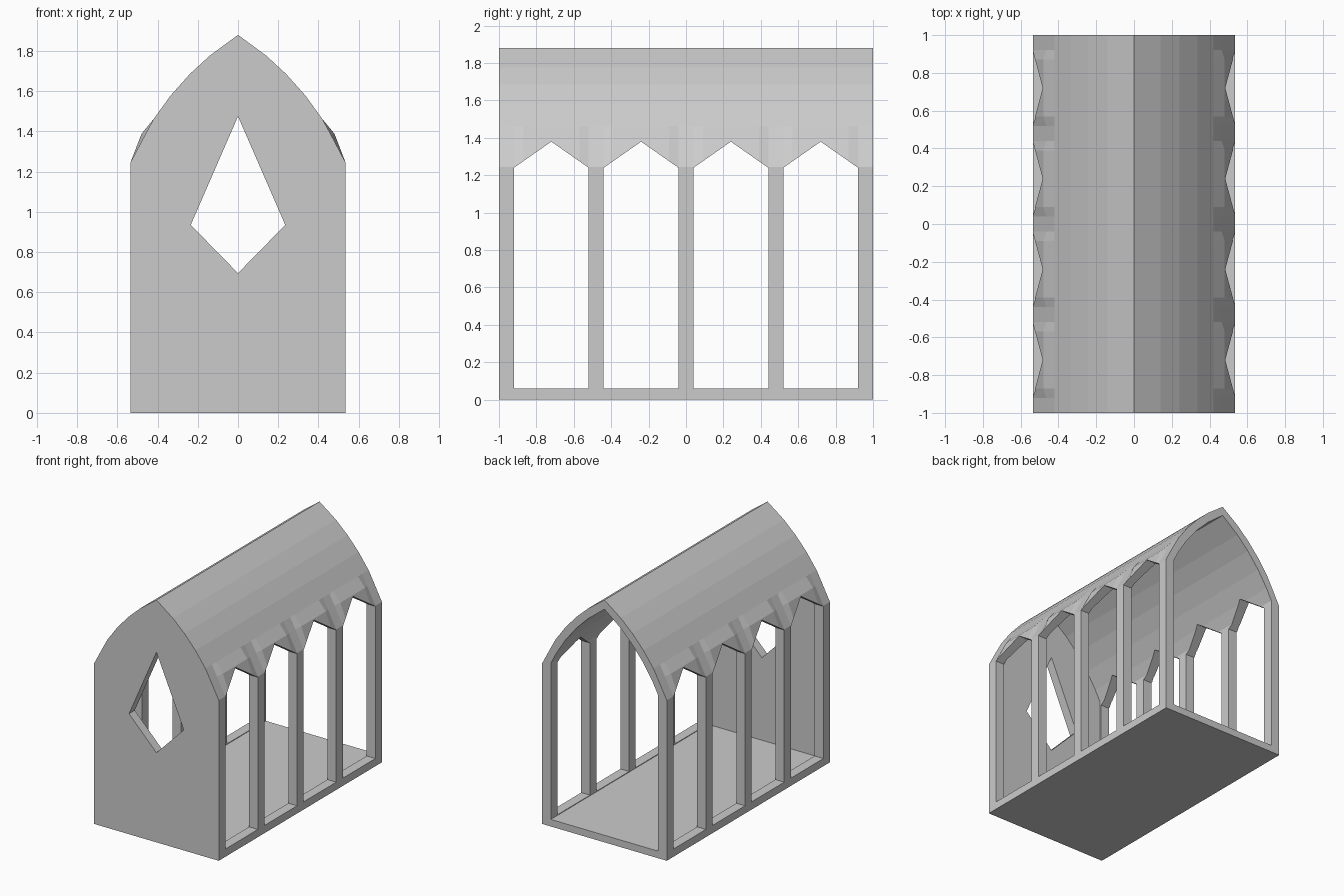
import bpy, bmesh, math

if "Cube" in bpy.data.objects:
    bpy.data.objects.remove(bpy.data.objects["Cube"])

CX, CZ = -0.771, 0.688           # centre of the right-hand roof arc


def arc_z(x, radius):
    return CZ + math.sqrt(radius ** 2 - (x - CX) ** 2)


def mirror_outline(right):
    """Closed (x, z) outline from its right half, listed bottom to apex."""
    return right + [(-x, z) for x, z in reversed(right) if x > 0]


def loft(name, rings):
    """Solid skinned through matching rings of 3D points."""
    bm = bmesh.new()
    rows = [[bm.verts.new(p) for p in ring] for ring in rings]
    n = len(rows[0])
    for a, b in zip(rows, rows[1:]):
        for i in range(n):
            j = (i + 1) % n
            bm.faces.new((a[i], a[j], b[j], b[i]))
    bm.faces.new(rows[0])
    bm.faces.new(rows[-1])
    bmesh.ops.recalc_face_normals(bm, faces=bm.faces)
    mesh = bpy.data.meshes.new(name)
    bm.to_mesh(mesh)
    bm.free()
    obj = bpy.data.objects.new(name, mesh)
    bpy.context.collection.objects.link(obj)
    return obj


def cut(target, cutter):
    cutter.hide_render = True
    mod = target.modifiers.new("cut", "BOOLEAN")
    mod.operation = "DIFFERENCE"
    mod.solver = "EXACT"
    mod.object = cutter
    bpy.context.view_layer.objects.active = target
    bpy.ops.object.modifier_apply(modifier=mod.name)
    bpy.data.objects.remove(cutter, do_unlink=True)


# Pointed hall shell: roof bulges slightly over each window
def shell_ring(y, bulge):
    right = [(0.535, 0), (0.535, 1.245), (0.464 + bulge, 1.38 + bulge / 2)]
    right += [(x, arc_z(x, 1.42)) for x in (0.42, 0.335, 0.24, 0.14)]
    right.append((0, 1.88))
    return [(x, y, z) for x, z in mirror_outline(right)]


centres = (-0.72, -0.24, 0.24, 0.72)
stations = [(-1, 0)]
for c in centres:
    stations += [(c - 0.2, 0), (c - 0.15, 0.016), (c + 0.15, 0.016), (c + 0.2, 0)]
stations.append((1, 0))
hall = loft("hall_shell", [shell_ring(y, b) for y, b in stations])

# Hollow interior, open at the back
inner = [(0.46, 0.055)]
inner += [(x, arc_z(x, 1.36)) for x in (0.46, 0.415, 0.335, 0.24, 0.14, 0)]
inner = mirror_outline(inner)
cut(hall, loft("interior_cutter", [[(x, y, z) for x, z in inner] for y in (-0.93, 1.2)]))

# Pointed side windows, cut through both walls
for c in centres:
    outline = [(c - 0.2, 0.06), (c + 0.2, 0.06), (c + 0.2, 1.24), (c, 1.38), (c - 0.2, 1.24)]
    cut(hall, loft("window_cutter", [[(x, y, z) for y, z in outline] for x in (-0.8, 0.8)]))

# Kite opening in the front wall
kite = [(0, 0.695), (0.235, 0.935), (0, 1.475), (-0.235, 0.935)]
cut(hall, loft("kite_cutter", [[(x, y, z) for x, z in kite] for y in (-1.2, -0.7)]))
